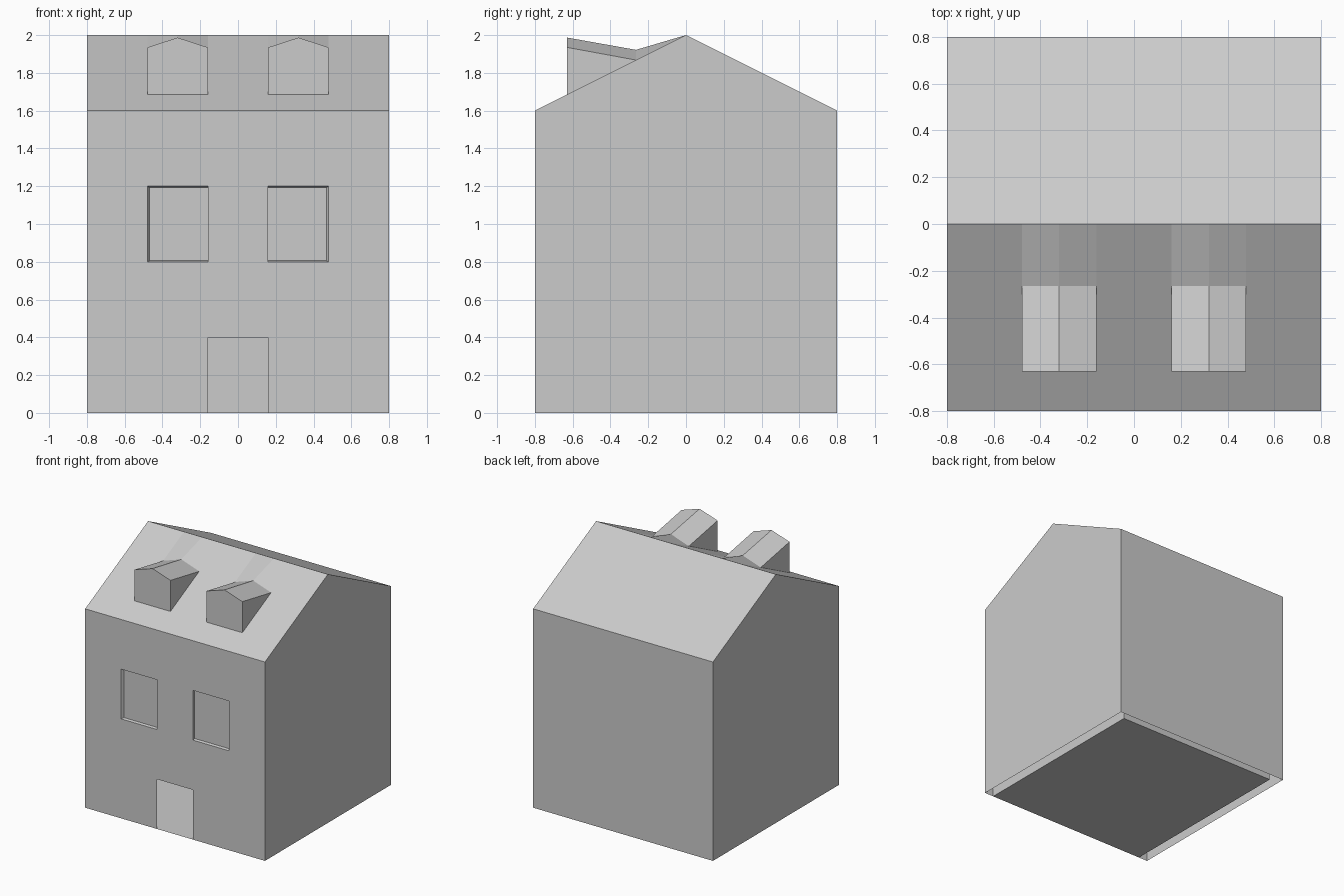
import bpy
import bmesh

if "Cube" in bpy.data.objects:
    bpy.data.objects.remove(bpy.data.objects["Cube"])


def mesh_object(name, faces):
    """Make an object from faces given as lists of corner points."""
    bm = bmesh.new()
    for pts in faces:
        bm.faces.new([bm.verts.new(p) for p in pts])
    bmesh.ops.remove_doubles(bm, verts=bm.verts, dist=0.0005)
    bmesh.ops.recalc_face_normals(bm, faces=bm.faces)
    me = bpy.data.meshes.new(name)
    bm.to_mesh(me)
    bm.free()
    ob = bpy.data.objects.new(name, me)
    bpy.context.collection.objects.link(ob)
    return ob


W, EAVE, RIDGE = 0.8, 1.6, 2.0

# House shell: gable sides, back wall, two roof slopes, open underneath
shell = []
for x in (-W, W):
    shell.append([(x, -W, 0), (x, W, 0), (x, W, EAVE), (x, 0, RIDGE), (x, -W, EAVE)])
for y in (-W, W):
    shell.append([(-W, y, EAVE), (W, y, EAVE), (W, 0, RIDGE), (-W, 0, RIDGE)])
shell.append([(-W, W, 0), (W, W, 0), (W, W, EAVE), (-W, W, EAVE)])

# Front wall as a grid of panels, leaving out the door and window cells
xs = [-W, -0.48, -0.16, 0.16, 0.48, W]
zs = [0, 0.4, 0.8, 1.2, EAVE]
holes = {(2, 0), (1, 2), (3, 2)}
for i in range(5):
    for j in range(4):
        if (i, j) not in holes:
            x0, x1, z0, z1 = xs[i], xs[i + 1], zs[j], zs[j + 1]
            shell.append([(x0, -W, z0), (x1, -W, z0), (x1, -W, z1), (x0, -W, z1)])
mesh_object("house_shell", shell)

# Recessed windows and roof dormers, one of each per side
for side, s in (("left", -1), ("right", 1)):
    outer = [(0.16, 0.8), (0.48, 0.8), (0.48, 1.2), (0.16, 1.2)]
    inner = [(0.16, 0.806), (0.468, 0.806), (0.468, 1.193), (0.16, 1.193)]
    rim = [(s * x, -W, z) for x, z in outer]
    pane = [(s * x, -W + 0.02, z) for x, z in inner]
    window = [pane] + [[rim[k], rim[(k + 1) % 4], pane[(k + 1) % 4], pane[k]]
                       for k in range(4)]
    mesh_object(side + "_window", window)

    # Dormer: pentagon front, roof dips back to a valley then rises to the ridge
    c, yf, ym = s * 0.32, -0.63, -0.265
    a, b = c - 0.16, c + 0.16
    dormer = [[(a, yf, 1.685), (b, yf, 1.685), (b, yf, 1.935), (c, yf, 1.987), (a, yf, 1.935)]]
    for x in (a, b):
        dormer.append([(x, yf, 1.685), (x, yf, 1.935), (x, ym, 1.868)])
        dormer.append([(x, yf, 1.935), (c, yf, 1.987), (c, ym, 1.922), (x, ym, 1.868)])
        dormer.append([(x, ym, 1.868), (c, ym, 1.922), (c, 0, RIDGE), (x, 0, RIDGE)])
    mesh_object(side + "_dormer", dormer)

# Inner room seen through the doorway and from below, open at the front
rx, yf, yb, top = 0.72, -W, 0.74, 1.55
room = [[(-rx, yb, 0), (rx, yb, 0), (rx, yb, top), (-rx, yb, top)]]
for z in (0, top):
    room.append([(-rx, yf, z), (rx, yf, z), (rx, yb, z), (-rx, yb, z)])
for x in (-rx, rx):
    room.append([(x, yf, 0), (x, yb, 0), (x, yb, top), (x, yf, top)])
mesh_object("inner_room", room)
